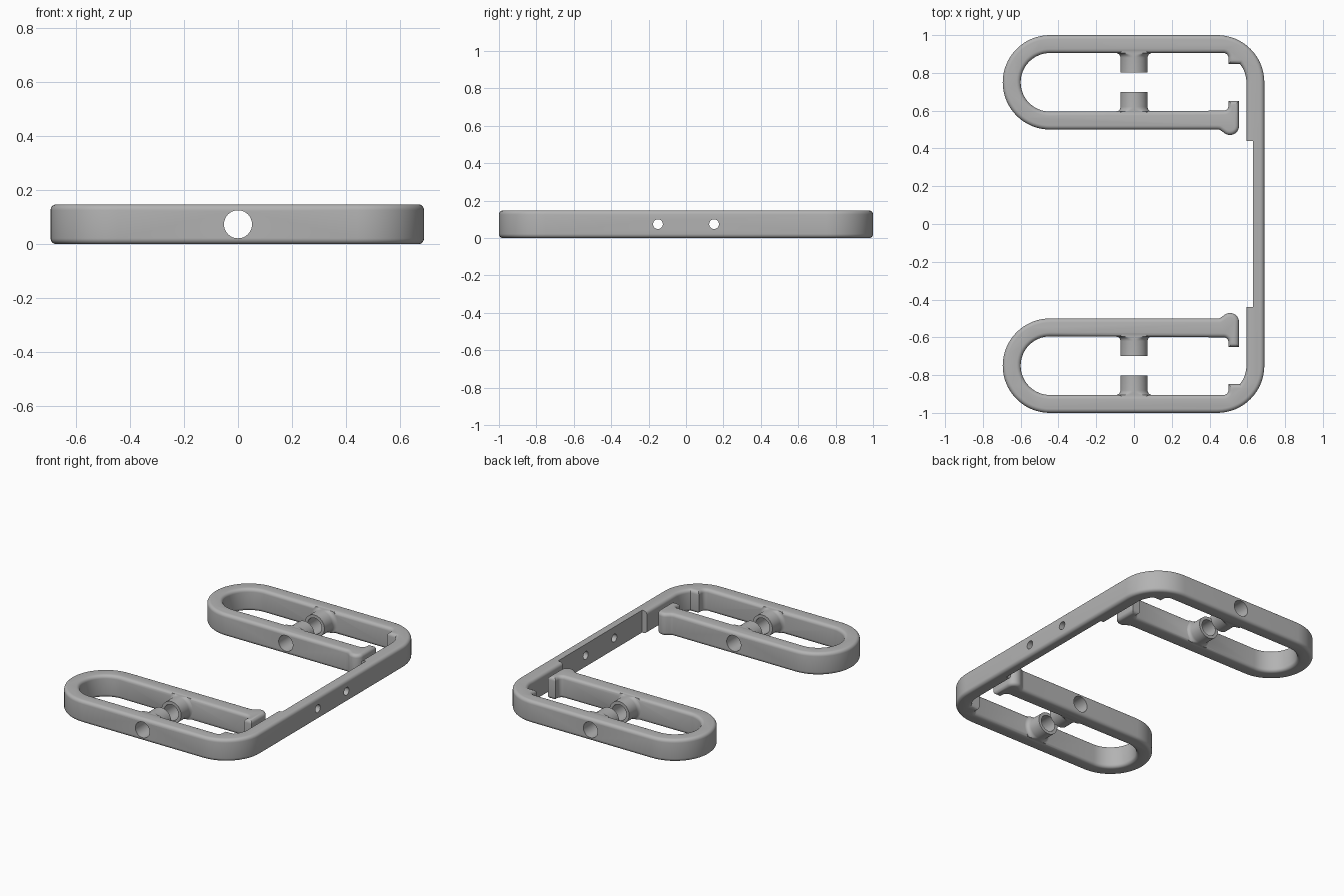
import bpy, bmesh
from math import sin, cos, pi, radians
from mathutils import Matrix

cube = bpy.data.objects.get("Cube")
if cube:
    bpy.data.objects.remove(cube, do_unlink=True)

HEIGHT = 0.148
MID = HEIGHT / 2
EDGE = 0.022

grey = bpy.data.materials.new("plain grey")
grey.use_nodes = True
colour = (0.45, 0.45, 0.45, 1)
grey.diffuse_color = colour
grey.node_tree.nodes["Principled BSDF"].inputs["Base Color"].default_value = colour


def make_object(name, bm):
    bmesh.ops.recalc_face_normals(bm, faces=bm.faces)
    mesh = bpy.data.meshes.new(name)
    bm.to_mesh(mesh)
    bm.free()
    mesh.materials.append(grey)
    obj = bpy.data.objects.new(name, mesh)
    bpy.context.collection.objects.link(obj)
    return obj


def arc(cx, cy, r, start, end, steps=16):
    angles = [radians(start + (end - start) * i / steps) for i in range(steps + 1)]
    return [(cx + r * cos(a), cy + r * sin(a)) for a in angles]


def combine(body, tool, operation):
    mod = body.modifiers.new(tool.name, "BOOLEAN")
    mod.operation = operation
    mod.solver = "EXACT"
    mod.object = tool
    bpy.context.view_layer.objects.active = body
    bpy.ops.object.modifier_apply(modifier=mod.name)
    bpy.data.objects.remove(tool, do_unlink=True)


def rod(name, axis, location, radius, length):
    bm = bmesh.new()
    bmesh.ops.create_cone(bm, cap_ends=True, segments=48, radius1=radius,
                          radius2=radius, depth=length)
    turn = Matrix.Rotation(pi / 2, 4, "Y" if axis == "X" else "X")
    bmesh.ops.transform(bm, matrix=Matrix.Translation(location) @ turn, verts=bm.verts)
    return make_object(name, bm)


def post(name, wall, tip, root):
    """Tube post with a flared foot, clipped to the frame height."""
    side = 1 if tip > wall else -1
    flare = 0.025
    profile = [(0.072, tip)]
    for r, y in arc(0.072 + flare, flare, flare, 180, 270, 6):
        profile.append((r, wall + side * y))
    profile.append((0.072 + flare, root))
    bm = bmesh.new()
    rings = []
    for r, y in profile:
        ring = []
        for i in range(48):
            a = 2 * pi * i / 48
            z = min(max(MID + r * sin(a), 0.002), HEIGHT - 0.002)
            ring.append(bm.verts.new((r * cos(a), y, z)))
        rings.append(ring)
    for a, b in zip(rings, rings[1:]):
        for i in range(48):
            j = (i + 1) % 48
            bm.faces.new((a[i], a[j], b[j], b[i]))
    bm.faces.new(rings[0])
    bm.faces.new(rings[-1])
    return make_object(name, bm)


# Half outline: outer corner, clamp loop, arm with hook, back inside to the catch
half = arc(0.44, 0.75, 0.25, 0, 90)
half += arc(-0.445, 0.75, 0.25, 90, 270, 32)
half += [(0.44, 0.5)] + arc(0.445, 0.475, 0.025, 80, 45, 4)
half += arc(0.508, 0.519, 0.048, 225, 360, 12)
half += [(0.556, 0.652), (0.5, 0.652)]
half += arc(0.475, 0.625, 0.025, 0, -90, 5)
half += arc(-0.445, 0.75, 0.155, 270, 90, 32)
half += arc(0.475, 0.88, 0.025, 90, 0, 5)
half += [(0.5, 0.848)] + arc(0.44, 0.75, 0.155, 39, 0, 8)
outline = half + [(x, -y) for x, y in reversed(half)]

# Frame body with rounded upper and lower rims
bm = bmesh.new()
base = bm.faces.new([bm.verts.new((x, y, 0)) for x, y in outline])
ext = bmesh.ops.extrude_face_region(bm, geom=[base])
top = [v for v in ext["geom"] if isinstance(v, bmesh.types.BMVert)]
bmesh.ops.translate(bm, vec=(0, 0, HEIGHT), verts=top)
bmesh.ops.recalc_face_normals(bm, faces=bm.faces)
rims = [e for e in bm.edges if abs(e.verts[0].co.z - e.verts[1].co.z) < 0.001]
bmesh.ops.bevel(bm, geom=rims, offset=EDGE, segments=5, profile=0.5,
                affect="EDGES", clamp_overlap=False)
frame = make_object("clamp_frame", bm)

# Tube posts facing each other in both clamps
for s in (1, -1):
    combine(frame, post("outer_post", s * 0.905, s * 0.802, s * 0.95), "UNION")
    combine(frame, post("inner_post", s * 0.595, s * 0.698, s * 0.55), "UNION")

# Recess on the inside of the long bar
bm = bmesh.new()
bmesh.ops.create_cube(bm, size=1)
bmesh.ops.transform(bm, matrix=Matrix.Translation((0.58, 0, MID))
                    @ Matrix.Diagonal((0.1, 0.88, 0.4, 1)), verts=bm.verts)
combine(frame, make_object("recess_cutter", bm), "DIFFERENCE")

# Bore through the posts and two screw holes in the bar
combine(frame, rod("bore_cutter", "Y", (0, 0, MID), 0.052, 2.4), "DIFFERENCE")
for s in (1, -1):
    combine(frame, rod("screw_cutter", "X", (0.65, s * 0.15, MID), 0.026, 0.3), "DIFFERENCE")

bpy.ops.object.select_all(action="DESELECT")
frame.select_set(True)
bpy.context.view_layer.objects.active = frame
bpy.ops.object.shade_smooth_by_angle(angle=radians(32))
